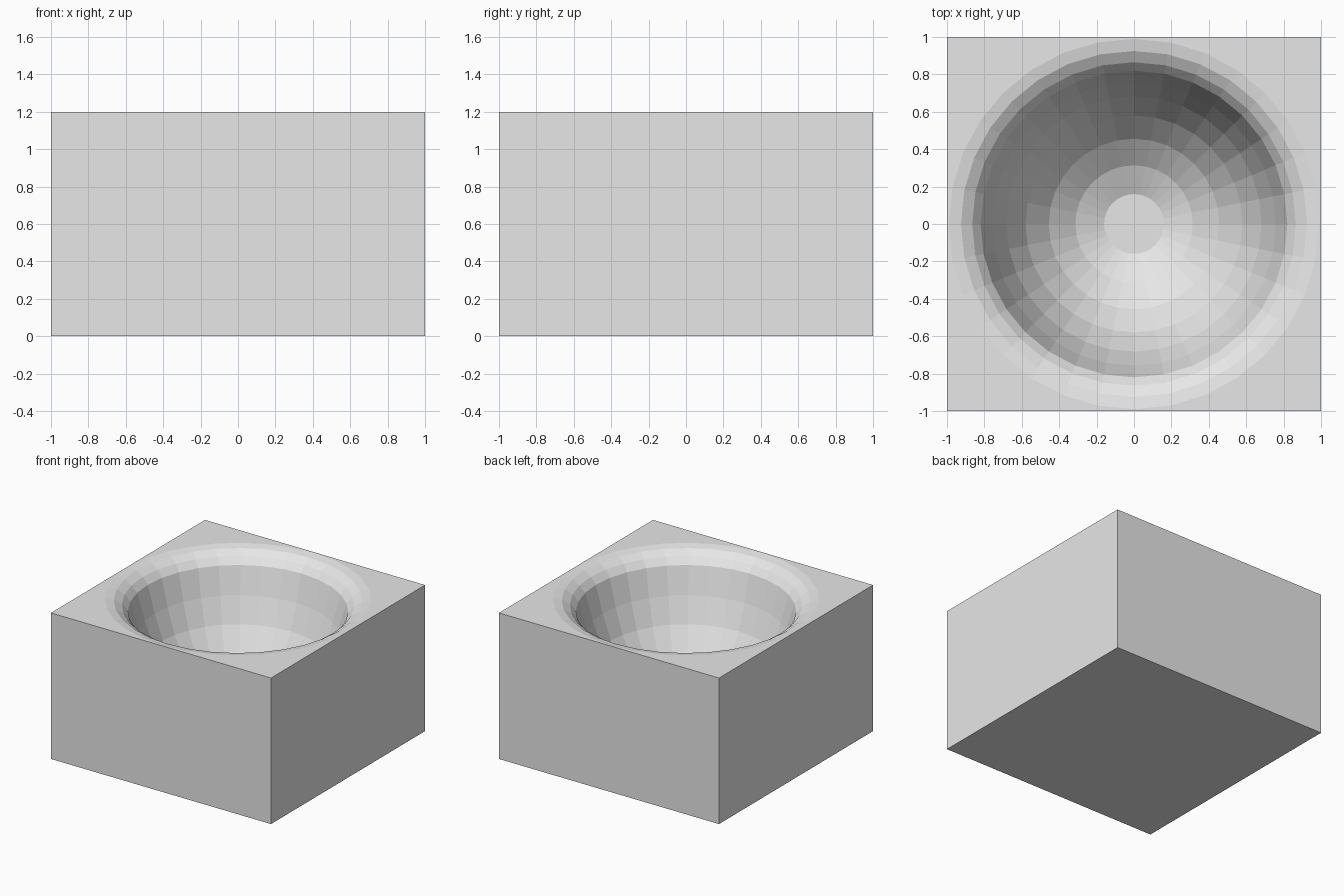
import bpy, bmesh
from math import sin, cos, pi, radians

if "Cube" in bpy.data.objects:
    bpy.data.objects.remove(bpy.data.objects["Cube"], do_unlink=True)

SEGMENTS = 32
HEIGHT = 1.2

# Plain grey material
grey = bpy.data.materials.new("plain grey")
grey.use_nodes = True
colour = (0.8, 0.8, 0.8, 1)
grey.diffuse_color = colour
grey.node_tree.nodes["Principled BSDF"].inputs["Base Color"].default_value = colour

# Profile of the hollow: rounded lip, then a deep ellipsoidal bowl
profile = [(0.99, HEIGHT), (0.925, 1.187), (0.865, 1.15), (0.82, 1.097)]
step = radians(11.25)
for k in range(2, 8):
    profile.append((0.82 * cos(k * step), 1.33 - 1.18 * sin(k * step)))

bm = bmesh.new()


def ring(radius, z):
    return [bm.verts.new((radius * cos(2 * pi * i / SEGMENTS),
                          radius * sin(2 * pi * i / SEGMENTS), z))
            for i in range(SEGMENTS)]


# Hollow walls and flat floor
rings = [ring(r, z) for r, z in profile]
for upper, lower in zip(rings, rings[1:]):
    for i in range(SEGMENTS):
        j = (i + 1) % SEGMENTS
        bm.faces.new((upper[i], upper[j], lower[j], lower[i]))
bm.faces.new(rings[-1])

# Block corners, sides and underside
corners = [(1, 1), (-1, 1), (-1, -1), (1, -1)]
top = [bm.verts.new((x, y, HEIGHT)) for x, y in corners]
base = [bm.verts.new((x, y, 0)) for x, y in corners]
bm.faces.new(base)
for q in range(4):
    n = (q + 1) % 4
    bm.faces.new((top[q], top[n], base[n], base[q]))

# Top surface: a fan from each corner to its quarter of the lip
lip = rings[0]
quarter = SEGMENTS // 4
for q in range(4):
    for i in range(q * quarter, (q + 1) * quarter):
        bm.faces.new((top[q], lip[(i + 1) % SEGMENTS], lip[i]))
    end = lip[((q + 1) * quarter) % SEGMENTS]
    bm.faces.new((top[q], top[(q + 1) % 4], end))

bmesh.ops.recalc_face_normals(bm, faces=bm.faces[:])
mesh = bpy.data.meshes.new("hollowed_block")
bm.to_mesh(mesh)
bm.free()
mesh.materials.append(grey)
block = bpy.data.objects.new("hollowed_block", mesh)
bpy.context.collection.objects.link(block)
